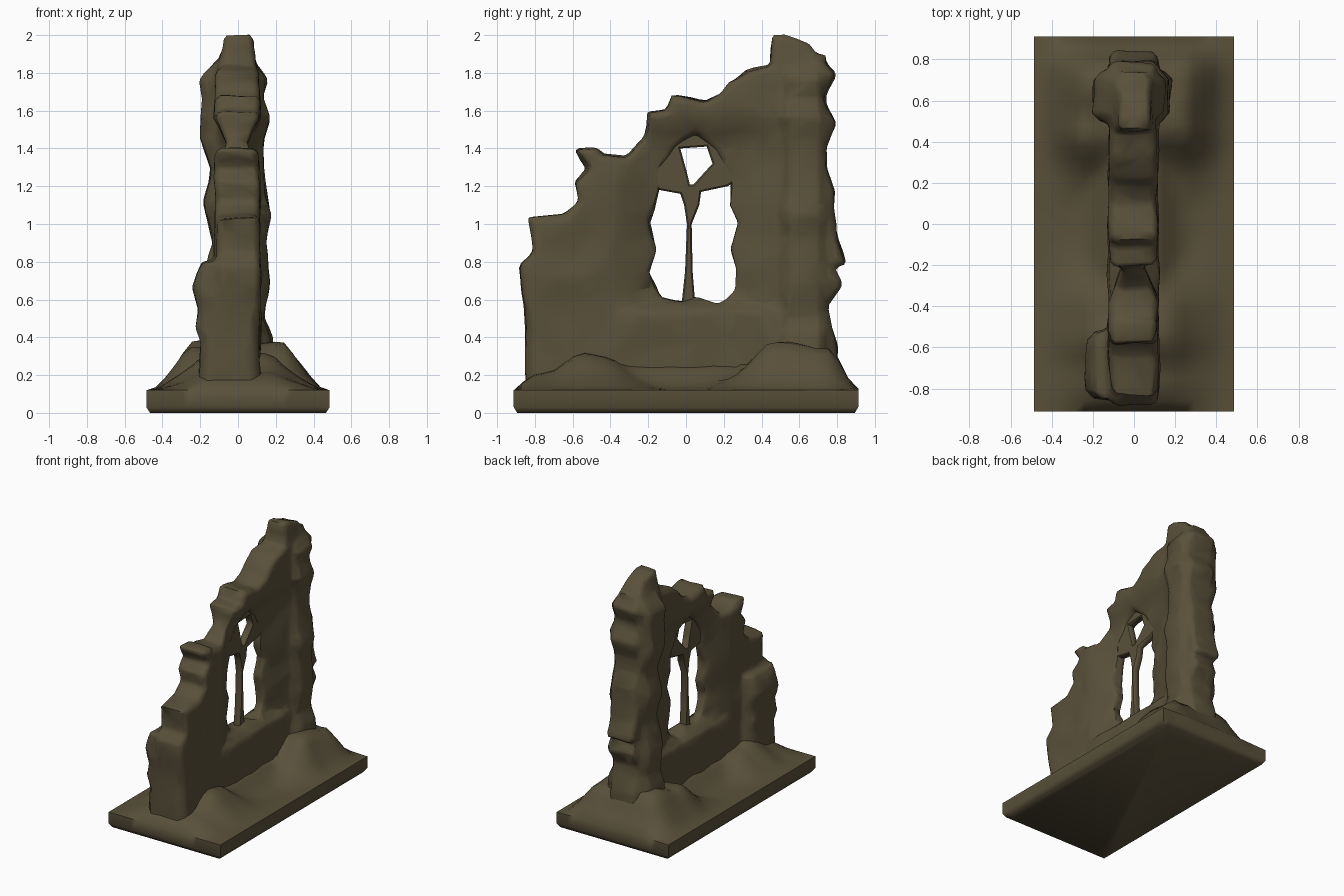
import bpy, bmesh
from math import radians
from mathutils import Vector, noise

cube = bpy.data.objects.get("Cube")
if cube:
    bpy.data.objects.remove(cube)

stone = bpy.data.materials.new("weathered_stone")
stone.use_nodes = True
STONE = (0.1, 0.081, 0.043, 1)
stone.diffuse_color = STONE
bsdf = stone.node_tree.nodes["Principled BSDF"]
bsdf.inputs["Base Color"].default_value = STONE
bsdf.inputs["Roughness"].default_value = 0.9


def clamp(t):
    return max(0, min(1, t))


def select(*objs):
    bpy.ops.object.select_all(action='DESELECT')
    for o in objs:
        o.select_set(True)
    bpy.context.view_layer.objects.active = objs[0]


def link(name, data):
    obj = bpy.data.objects.new(name, data)
    bpy.context.collection.objects.link(obj)
    return obj


def slab(name, loops, x0, x1, bevel):
    """Upright slab: side outline and holes in (y, z), thick along x."""
    cu = bpy.data.curves.new(name, 'CURVE')
    cu.dimensions, cu.fill_mode = '2D', 'BOTH'
    cu.extrude = (x1 - x0) / 2 - bevel
    cu.bevel_depth, cu.bevel_resolution, cu.offset = bevel, 0, -bevel
    for pts in loops:
        sp = cu.splines.new('POLY')
        sp.points.add(len(pts) - 1)
        for p, (y, z) in zip(sp.points, pts):
            p.co = (y, z, 0, 1)
        sp.use_cyclic_u = True
    obj = link(name, cu)
    obj.rotation_euler = (radians(90), 0, radians(90))
    obj.location.x = (x0 + x1) / 2
    select(obj)
    bpy.ops.object.convert(target='MESH')
    bpy.ops.object.transform_apply(location=True, rotation=True, scale=True)
    return bpy.context.object


def pier(name, rings, y0, y1, c=0.04):
    """Rough pier lofted through chamfered rings (z, left x, right x)."""
    bm = bmesh.new()
    prev = None
    for z, a, b in rings:
        pts = [(a + c, y0), (b - c, y0), (b, y0 + c), (b, y1 - c),
               (b - c, y1), (a + c, y1), (a, y1 - c), (a, y0 + c)]
        ring = [bm.verts.new((x, y, z)) for x, y in pts]
        if prev:
            for i in range(8):
                j = (i + 1) % 8
                bm.faces.new((prev[i], prev[j], ring[j], ring[i]))
        else:
            bm.faces.new(ring[::-1])
        prev = ring
    bm.faces.new(prev)
    me = bpy.data.meshes.new(name)
    bm.to_mesh(me)
    bm.free()
    return link(name, me)


# Broken wall with a pointed window opening
outline = [(-.82, .05), (-.83, .4), (-.84, .52), (-.87, .68), (-.88, .78), (-.81, .85),
           (-.83, 1.03), (-.64, 1.05), (-.57, 1.12), (-.59, 1.22), (-.52, 1.29),
           (-.59, 1.4), (-.46, 1.4), (-.46, 1.37), (-.31, 1.35), (-.22, 1.46),
           (-.2, 1.59), (-.1, 1.6), (-.07, 1.68), (.1, 1.65), (.19, 1.69), (.23, 1.75),
           (.32, 1.81), (.45, 1.84), (.46, 2), (.53, 2), (.65, 1.95), (.79, 1.79),
           (.73, 1.66), (.79, 1.53), (.73, 1.38), (.74, 1.3), (.79, 1.17), (.78, 1.08),
           (.8, .95), (.84, .79), (.78, .77), (.82, .68), (.75, .57), (.77, .46),
           (.8, .35), (.82, .05)]
opening = [(-.14, 1.18), (-.2, 1.01), (-.16, .87), (-.19, .75), (-.14, .61), (-.02, .59),
           (.05, .61), (.17, .57), (.22, .6), (.26, .65), (.27, .77), (.24, .87),
           (.28, 1.01), (.23, 1.1), (.23, 1.25), (.16, 1.39), (.05, 1.47),
           (-.06, 1.41), (-.14, 1.29)]
wall = slab("ruined_wall", [outline, opening], -.12, .115, .025)

# Thicker piers at both ends, kept just inside the wall's broken edge
back_pier = pier("back_pier", [
    (.05, -.2, .2), (.4, -.19, .18), (.5, -.16, .14), (.7, -.18, .17), (.9, -.13, .15),
    (1.05, -.17, .17), (1.12, -.18, .16), (1.3, -.15, .13), (1.38, -.17, .13),
    (1.46, -.2, .14), (1.56, -.2, .17), (1.67, -.19, .13), (1.76, -.2, .15),
    (1.84, -.15, .12), (1.9, -.09, .1)], .5, .74)
front_pier = pier("front_pier", [
    (.05, -.2, .11), (.38, -.2, .11), (.45, -.22, .11), (.55, -.2, .11), (.66, -.24, .12),
    (.74, -.22, .12), (.8, -.19, .1)], -.85, -.52)

# Fuse the masonry into one worn mass
select(wall, back_pier, front_pier)
bpy.ops.object.join()
fuse = wall.modifiers.new("fuse", 'REMESH')
fuse.mode, fuse.voxel_size = 'VOXEL', .018
bpy.ops.object.modifier_apply(modifier=fuse.name)


def worn_thickness(y, z):
    """Splayed recess round the window, and a narrower broken summit."""
    side = (y - .26) / .3 if y > 0 else (-.18 - y) / .2
    recess = clamp(max(side, (z - 1.4) / .16, (.6 - z) / .06))
    return (.36 + .64 * recess) * (1 - .33 * clamp((z - 1.8) / .14))


shifts = [v.normal * .016 * noise.noise(v.co * 6) for v in wall.data.vertices]
for v, s in zip(wall.data.vertices, shifts):
    v.co.x *= worn_thickness(v.co.y, v.co.z)
    v.co += s
facet = wall.modifiers.new("facet", 'DECIMATE')
facet.ratio = .1
bpy.ops.object.modifier_apply(modifier=facet.name)

# Thin tracery and mullion inside the window
tracery_edge = [(-.22, 1.24), (-.14, 1.18), (-.03, 1.16), (-.01, 1.1), (.005, 1),
                (-.005, .75), (-.025, .56), (.05, .56), (.035, .75), (.03, 1), (.07, 1.1),
                (.08, 1.17), (.22, 1.2), (.28, 1.24), (.24, 1.44), (.05, 1.53), (-.13, 1.44)]
diamond = [(-.03, 1.4), (.11, 1.41), (.14, 1.32), (.04, 1.21), (.02, 1.21), (0, 1.29)]
tracery = slab("window_tracery", [tracery_edge, diamond], -.028, .028, .008)

# Base slab with rubble drifted against both ends of the wall
DRIFT = [(-.91, .11), (-.82, .19), (-.7, .21), (-.56, .31), (-.38, .26), (-.25, .17),
         (-.1, .12), (.1, .12), (.25, .18), (.42, .34), (.66, .36), (.78, .34),
         (.83, .2), (.92, .11)]


def drift_height(x, y):
    crest = .11
    for (ya, za), (yb, zb) in zip(DRIFT, DRIFT[1:]):
        if ya <= y <= yb:
            crest = za + (zb - za) * (y - ya) / (yb - ya)
    inner = .26 if y > 0 else .18
    t = clamp((.46 - abs(x)) / (.46 - inner)) ** 1.3
    t *= 1 + .2 * noise.noise(Vector((x * 5, y * 5, 2)))
    # Earth banked softly along the foot of the wall
    bank = .14 * clamp(1 - (abs(x) - .11) / .22) ** 2 * clamp((.85 - abs(y)) / .3)
    return .12 + max((crest - .11) * t, bank)


bm = bmesh.new()
bmesh.ops.create_grid(bm, x_segments=20, y_segments=34, size=1)
for v in bm.verts:
    x, y = v.co.x * .485, v.co.y * .912
    v.co = (x, y, drift_height(x, y))
rim = [e for e in bm.edges if e.is_boundary]
for z, grow in ((.03, 1), (0, .96)):
    out = bmesh.ops.extrude_edge_only(bm, edges=rim)["geom"]
    for v in (g for g in out if isinstance(g, bmesh.types.BMVert)):
        v.co = (v.co.x * grow, v.co.y * (1 + (grow - 1) / 2), z)
    rim = [g for g in out if isinstance(g, bmesh.types.BMEdge) and g.is_boundary]
bmesh.ops.contextual_create(bm, geom=rim)
bmesh.ops.recalc_face_normals(bm, faces=bm.faces)
me = bpy.data.meshes.new("rubble_base")
bm.to_mesh(me)
bm.free()
base = link("rubble_base", me)

for obj in (wall, tracery, base):
    obj.data.materials.clear()
    obj.data.materials.append(stone)
    select(obj)
    bpy.ops.object.shade_smooth_by_angle(angle=radians(60))
